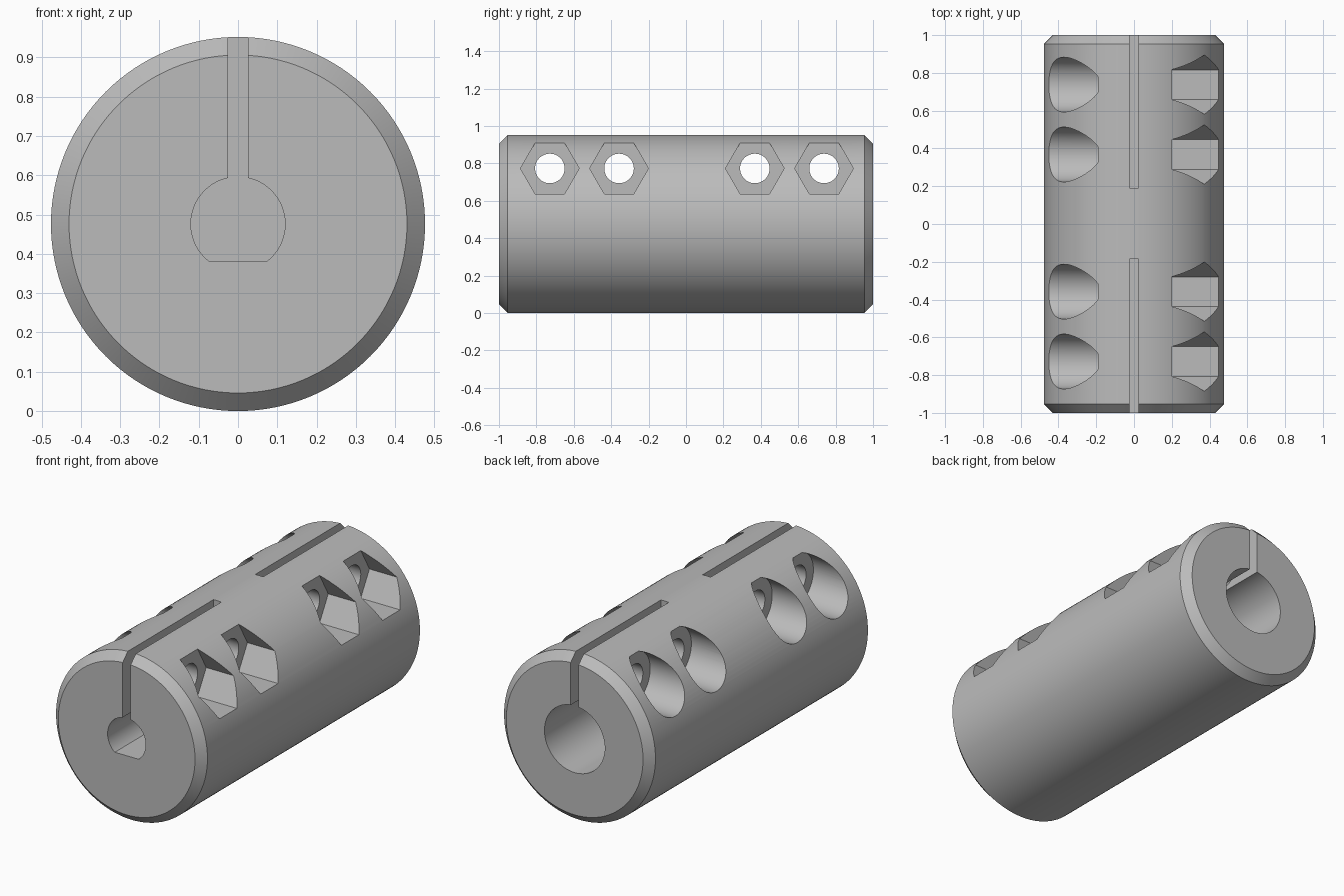
import bpy, bmesh, math
from mathutils import Matrix, Vector

if "Cube" in bpy.data.objects:
    bpy.data.objects.remove(bpy.data.objects["Cube"], do_unlink=True)

R, CZ = 0.476, 0.476        # body radius and axis height
CHAMFER = 0.046
SCREW_Z = 0.773

steel = bpy.data.materials.new("grey steel")
steel.use_nodes = True
GREY = (0.5, 0.5, 0.5, 1)
steel.diffuse_color = GREY
steel.node_tree.nodes["Principled BSDF"].inputs["Base Color"].default_value = GREY


def make_object(name, bm):
    bmesh.ops.recalc_face_normals(bm, faces=bm.faces)
    mesh = bpy.data.meshes.new(name)
    bm.to_mesh(mesh)
    bm.free()
    mesh.materials.append(steel)
    obj = bpy.data.objects.new(name, mesh)
    bpy.context.collection.objects.link(obj)
    return obj


def rod(name, axis, start, end, radius, sides, center):
    """Prism along x or y; center gives the other two coordinates."""
    bm = bmesh.new()
    bmesh.ops.create_cone(bm, cap_ends=True, segments=sides, radius1=radius,
                          radius2=radius, depth=end - start)
    mid = (start + end) / 2
    if axis == "X":
        turn = Matrix.Rotation(math.pi / 2, 4, "Y")
        place = Vector((mid, center[0], center[1]))
    else:
        turn = Matrix.Rotation(math.pi / 2, 4, "X")
        place = Vector((center[0], mid, center[1]))
    bm.transform(Matrix.Translation(place) @ turn)
    return make_object(name, bm)


def box(name, low, high):
    bm = bmesh.new()
    bmesh.ops.create_cube(bm, size=1)
    low, high = Vector(low), Vector(high)
    bm.transform(Matrix.Translation((low + high) / 2) @ Matrix.Diagonal((high - low).to_4d()))
    return make_object(name, bm)


def cut(target, cutter):
    mod = target.modifiers.new("cut", "BOOLEAN")
    mod.operation = "DIFFERENCE"
    mod.solver = "EXACT"
    mod.object = cutter
    bpy.context.view_layer.objects.active = target
    bpy.ops.object.modifier_apply(modifier=mod.name)
    bpy.data.objects.remove(cutter, do_unlink=True)


# Chamfered cylindrical body, lathed about the y axis
bm = bmesh.new()
profile = [(0, -1), (R - CHAMFER, -1), (R, CHAMFER - 1),
           (R, 1 - CHAMFER), (R - CHAMFER, 1), (0, 1)]
points = [bm.verts.new((r, y, 0)) for r, y in profile]
edges = [bm.edges.new(pair) for pair in zip(points, points[1:])]
bmesh.ops.spin(bm, geom=points + edges, axis=(0, 1, 0), cent=(0, 0, 0),
               angle=math.tau, steps=128)
bmesh.ops.remove_doubles(bm, verts=bm.verts, dist=0.0001)
bmesh.ops.dissolve_limit(bm, angle_limit=0.001, verts=bm.verts, edges=bm.edges)
bm.transform(Matrix.Translation((0, 0, CZ)))
body = make_object("coupling_body", bm)

# Front D-shaped bore and larger round back bore, with a web between
front_bore = rod("front_bore", "Y", -1.1, -0.185, 0.12, 64, (0, CZ))
cut(front_bore, box("bore_flat", (-0.3, -1.3, 0), (0.3, 0, 0.382)))
cut(body, front_bore)
cut(body, rod("back_bore", "Y", 0.19, 1.1, 0.19, 64, (0, CZ)))

# Clamping slots
cut(body, box("front_slot", (-0.025, -1.1, CZ), (0.025, -0.185, 1.1)))
cut(body, box("back_slot", (-0.025, 0.19, CZ), (0.025, 1.1, 1.1)))

# Screw holes with hexagonal nut pockets on one side, round ones on the other
for y in (-0.728, -0.358, 0.368, 0.738):
    spot = (y, SCREW_Z)
    # hexagon corners point along y
    cut(body, rod("nut_pocket", "X", 0.2, 0.7, 0.157, 6, spot))
    cut(body, rod("head_pocket", "X", -0.7, -0.19, 0.145, 64, spot))
    cut(body, rod("screw_hole", "X", -0.6, 0.6, 0.079, 48, spot))

bpy.ops.object.select_all(action="DESELECT")
body.select_set(True)
bpy.context.view_layer.objects.active = body
bpy.ops.object.shade_smooth_by_angle(angle=math.radians(30))
